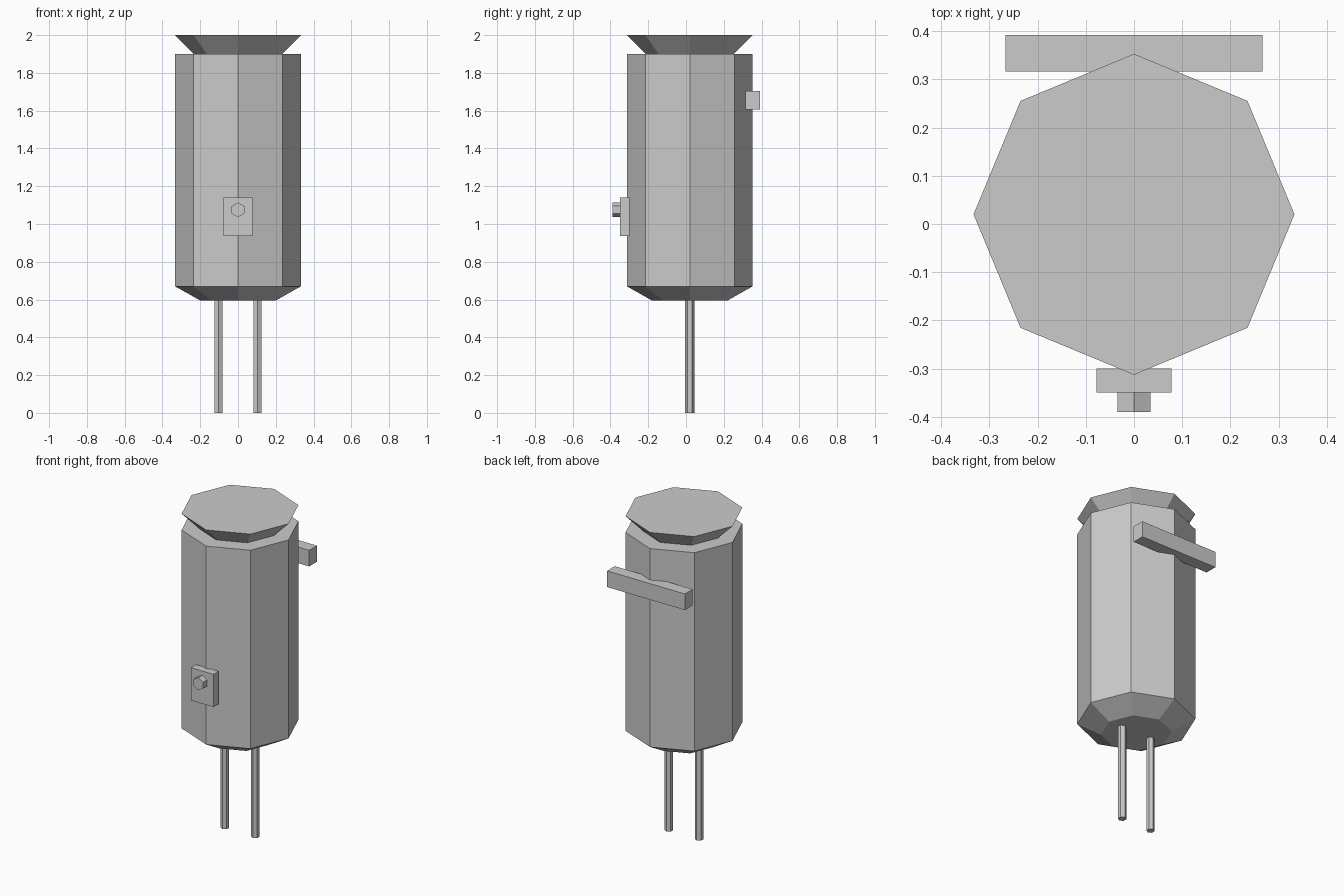
import bpy, bmesh
from math import pi, cos, sin

if "Cube" in bpy.data.objects:
    bpy.data.objects.remove(bpy.data.objects["Cube"])

CY = 0.02  # body axis


def make_object(name, bm):
    bmesh.ops.recalc_face_normals(bm, faces=bm.faces)
    mesh = bpy.data.meshes.new(name)
    bm.to_mesh(mesh)
    bm.free()
    obj = bpy.data.objects.new(name, mesh)
    bpy.context.collection.objects.link(obj)
    return obj


def lathe(name, profile, sides, loc, start=0.0):
    """Closed faceted solid from (radius, height) rings."""
    bm = bmesh.new()
    angles = [start + 2 * pi * i / sides for i in range(sides)]
    rings = [[bm.verts.new((r * cos(a), r * sin(a), z)) for a in angles]
             for r, z in profile]
    for low, high in zip(rings, rings[1:]):
        for i in range(sides):
            j = (i + 1) % sides
            bm.faces.new((low[i], low[j], high[j], high[i]))
    bm.faces.new(rings[0][::-1])
    bm.faces.new(rings[-1])
    obj = make_object(name, bm)
    obj.location = loc
    return obj


def box(name, low, high):
    bm = bmesh.new()
    bmesh.ops.create_cube(bm, size=1)
    for v in bm.verts:
        v.co = [h if c > 0 else l for c, l, h in zip(v.co, low, high)]
    return make_object(name, bm)


# Octagonal body with tapered underside, and flared lid
lathe("body", [(0.2, 0.595), (0.333, 0.67), (0.333, 1.9)], 8, (0, CY, 0))
lathe("lid", [(0.233, 1.9), (0.333, 2.0)], 8, (0, CY, 0))

# Hexagonal legs
for side, x in (("left", -0.104), ("right", 0.104)):
    lathe(side + "_leg", [(0.024, 0), (0.024, 0.61)], 6, (x, CY, 0), pi / 2)

# Rear crossbar
box("rear_bar", (-0.267, 0.316, 1.605), (0.267, 0.392, 1.705))

# Front plate and hexagonal knob
box("front_plate", (-0.078, -0.35, 0.937), (0.078, -0.30, 1.14))
knob = lathe("knob", [(0.039, 0), (0.039, 0.045)], 6, (0, -0.345, 1.075), pi / 2)
knob.rotation_euler.x = pi / 2
